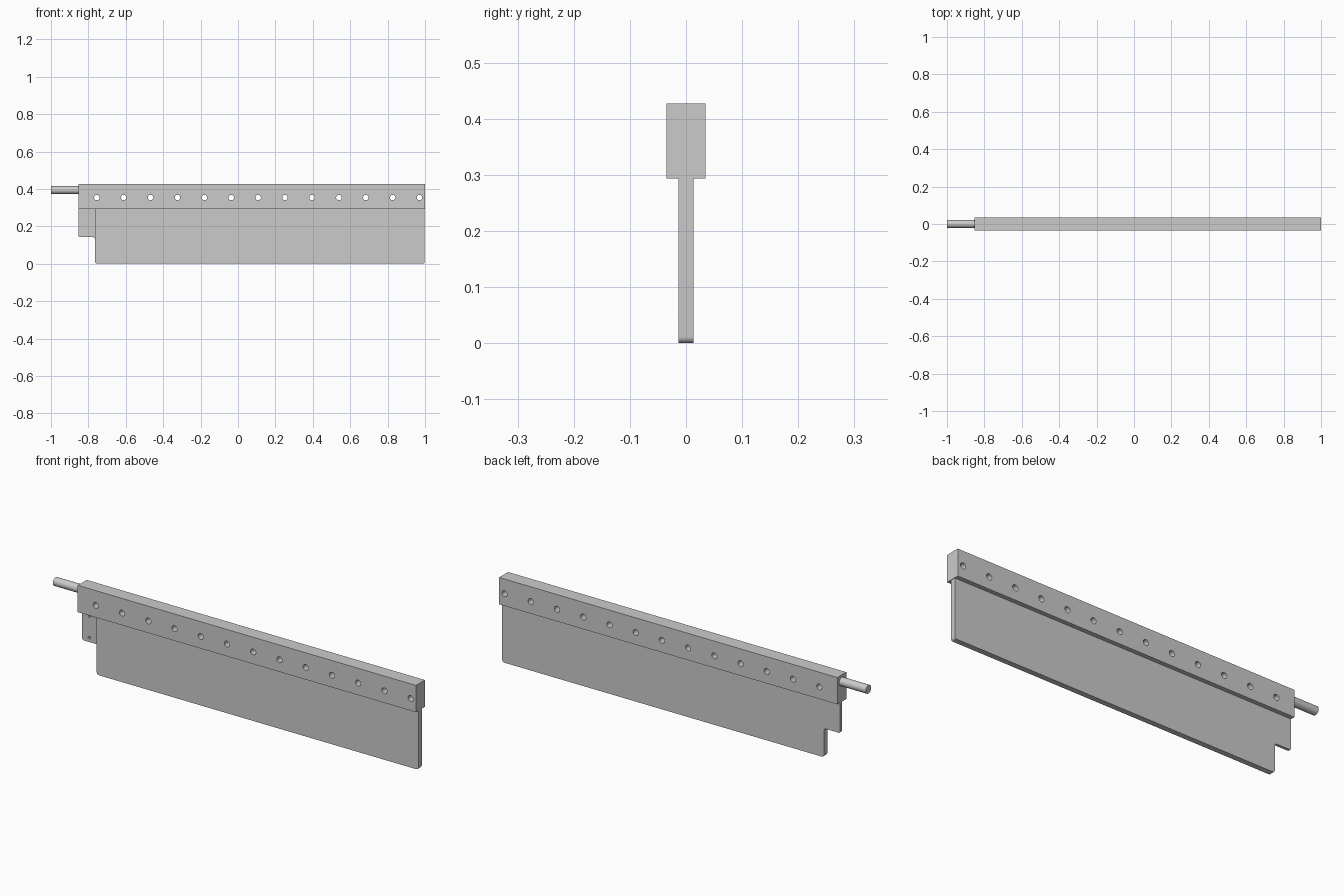
import bpy, bmesh
from math import radians, pi, cos, sin
from mathutils import Matrix, Vector

if "Cube" in bpy.data.objects:
    bpy.data.objects.remove(bpy.data.objects["Cube"])


def finish(name, bm):
    bmesh.ops.recalc_face_normals(bm, faces=bm.faces)
    mesh = bpy.data.meshes.new(name)
    bm.to_mesh(mesh)
    bm.free()
    ob = bpy.data.objects.new(name, mesh)
    bpy.context.collection.objects.link(ob)
    return ob


def add_box(bm, lo, hi):
    lo, hi = Vector(lo), Vector(hi)
    m = Matrix.Translation((lo + hi) / 2) @ Matrix.Diagonal((*(hi - lo), 1))
    bmesh.ops.create_cube(bm, size=1, matrix=m)


def add_cylinder(bm, centre, radius, length, axis, segments=32):
    m = Matrix.Translation(centre) @ Matrix.Rotation(pi / 2, 4, axis)
    bmesh.ops.create_cone(bm, cap_ends=True, segments=segments, radius1=radius,
                          radius2=radius, depth=length, matrix=m)


def rounded(corners, steps=6):
    # each corner is (x, z, radius) of a right-angled outline
    out = []
    for i, (x, z, r) in enumerate(corners):
        p = Vector((x, z))
        if r == 0:
            out.append(p)
            continue
        a = (Vector(corners[i - 1][:2]) - p).normalized()
        b = (Vector(corners[(i + 1) % len(corners)][:2]) - p).normalized()
        for k in range(steps + 1):
            t = k / steps * pi / 2
            out.append(p + (a + b) * r - r * (b * cos(t) + a * sin(t)))
    return out


def cut(ob, bm):
    cutter = finish("cutter", bm)
    cutter.hide_render = True
    mod = ob.modifiers.new("cut", 'BOOLEAN')
    mod.operation, mod.solver, mod.object = 'DIFFERENCE', 'EXACT', cutter
    select(ob)
    bpy.ops.object.modifier_apply(modifier=mod.name)
    bpy.data.objects.remove(cutter)


def select(ob):
    bpy.ops.object.select_all(action='DESELECT')
    ob.select_set(True)
    bpy.context.view_layer.objects.active = ob


LEFT, STEP, BAR_Z, TOP = -0.854, -0.765, 0.294, 0.427

# Clamp bar with a row of through holes
bm = bmesh.new()
add_box(bm, (LEFT, -0.035, BAR_Z), (1, 0.035, TOP))
bar = finish("clamp_bar", bm)
bm = bmesh.new()
for i in range(13):
    add_cylinder(bm, (-0.755 + 0.1438 * i, 0, 0.354), 0.0145, 0.2, 'X')
cut(bar, bm)

# Blade plate: rounded outline with a stepped tab at the left
outline = rounded([(LEFT, BAR_Z, 0), (LEFT, 0.143, 0.008), (STEP, 0.143, 0.012),
                   (STEP, 0, 0.012), (0.998, 0, 0.012), (0.998, BAR_Z, 0)])
bm = bmesh.new()
face = bm.faces.new([bm.verts.new((p.x, -0.0135, p.y)) for p in outline])
ext = bmesh.ops.extrude_face_region(bm, geom=[face])
bmesh.ops.translate(bm, vec=(0, 0.027, 0),
                    verts=[v for v in ext["geom"] if isinstance(v, bmesh.types.BMVert)])
plate = finish("blade_plate", bm)

# Recess on the front of the tab
bm = bmesh.new()
add_box(bm, (-0.95, -0.1, 0.05), (STEP, 0, 0.4))
cut(plate, bm)

# Two small blind holes in the tab
bm = bmesh.new()
for z in (0.165, 0.272):
    add_cylinder(bm, (-0.815, 0, z), 0.0065, 0.016, 'X', 20)
cut(plate, bm)

# Pivot rod at the left end
bm = bmesh.new()
add_cylinder(bm, ((LEFT - 1) / 2, 0, 0.394), 0.021, 1 + LEFT, 'Y')
rod = finish("pivot_rod", bm)

for ob in (bar, plate, rod):
    select(ob)
    bpy.ops.object.shade_smooth_by_angle(angle=radians(30))
